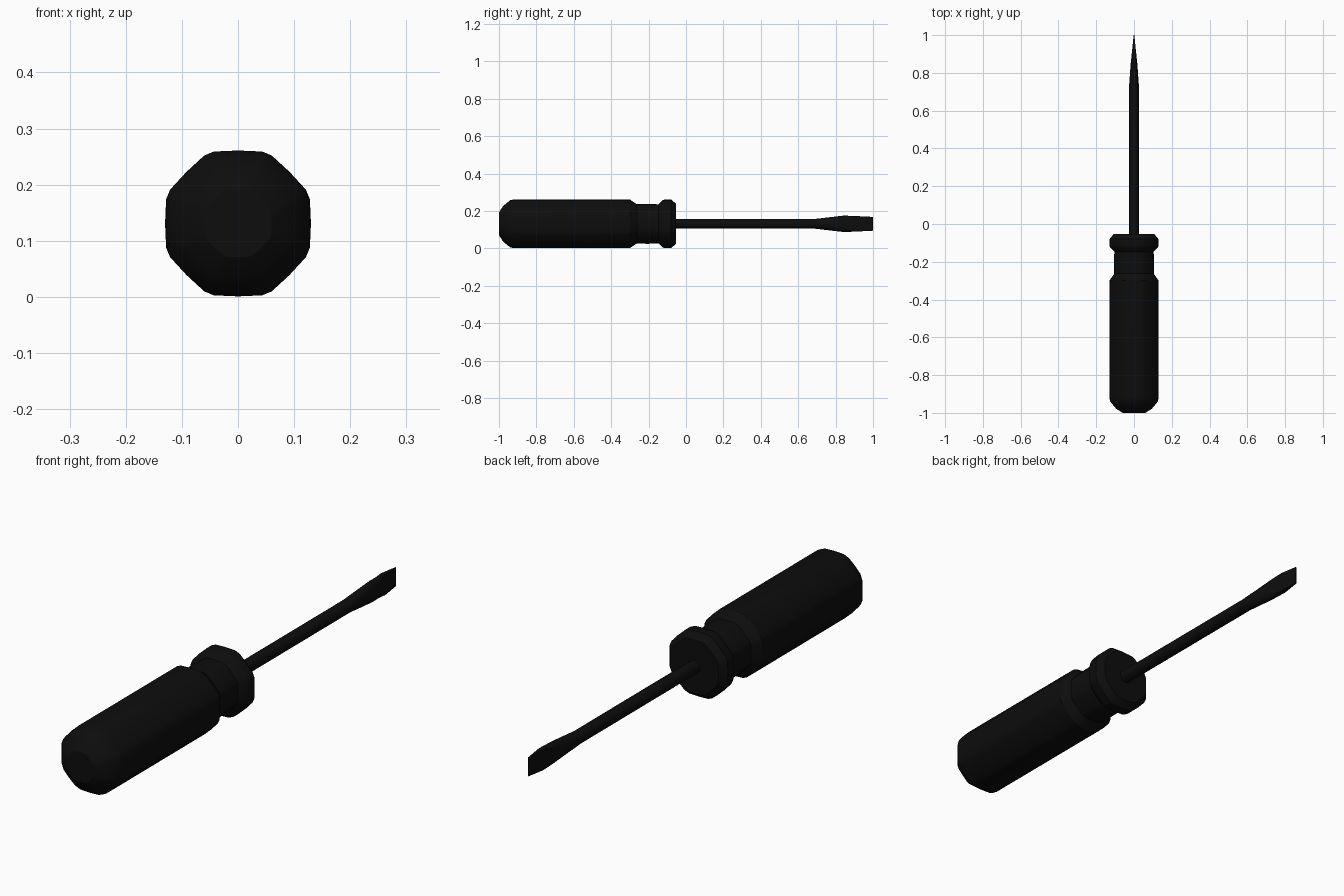
import bpy, bmesh, math

if "Cube" in bpy.data.objects:
    bpy.data.objects.remove(bpy.data.objects["Cube"])

CZ = 0.131  # height of the tool's axis

black = bpy.data.materials.new("black")
black.diffuse_color = (0.004, 0.004, 0.004, 1)
black.use_nodes = True
black.node_tree.nodes["Principled BSDF"].inputs["Base Color"].default_value = black.diffuse_color


def loft(name, rings):
    """Skin a list of closed rings (equal point counts) and cap both ends."""
    bm = bmesh.new()
    loops = [[bm.verts.new(p) for p in ring] for ring in rings]
    n = len(loops[0])
    for a, b in zip(loops, loops[1:]):
        for i in range(n):
            j = (i + 1) % n
            bm.faces.new((a[i], a[j], b[j], b[i]))
    bm.faces.new(loops[0])
    bm.faces.new(loops[-1])
    bmesh.ops.recalc_face_normals(bm, faces=bm.faces)
    me = bpy.data.meshes.new(name)
    bm.to_mesh(me)
    bm.free()
    me.materials.append(black)
    ob = bpy.data.objects.new(name, me)
    bpy.context.collection.objects.link(ob)
    bpy.ops.object.select_all(action='DESELECT')
    ob.select_set(True)
    bpy.context.view_layer.objects.active = ob
    bpy.ops.object.shade_smooth_by_angle(angle=math.radians(30))
    return ob


def octagon(y, r):
    """Octagon with bevelled corners and slightly domed sides."""
    pts = []
    for k in range(8):
        for deg, f in ((0, 1.0), (18.6, 1.04), (26.4, 1.04)):
            a = math.radians(45 * k + deg)
            pts.append((r * f * math.sin(a), y, CZ + r * f * math.cos(a)))
    return pts


def oval(y, hx, hz, n=16):
    """Elliptical ring for the shaft."""
    return [(hx * math.sin(2 * math.pi * i / n), y,
             CZ + hz * math.cos(2 * math.pi * i / n)) for i in range(n)]


def blade(y, hx, hz, n=16):
    """Flattened ring: an ellipse squared off towards the tip."""
    pts = []
    for i in range(n):
        s, c = math.sin(2 * math.pi * i / n), math.cos(2 * math.pi * i / n)
        m = max(abs(s), abs(c))
        pts.append((hx * s / m, y, CZ + hz * c / m))
    return pts


# Handle: rounded butt, grip, waist and front collar
handle_profile = [(-1.0, 0.06), (-0.978, 0.095), (-0.94, 0.126), (-0.92, 0.13),
                  (-0.30, 0.13), (-0.263, 0.105), (-0.205, 0.107),
                  (-0.147, 0.104), (-0.125, 0.126), (-0.115, 0.13),
                  (-0.08, 0.13), (-0.053, 0.107)]
loft("handle", [octagon(y, r) for y, r in handle_profile])

# Shaft with flared, flattened blade
loft("shaft_and_blade", [oval(-0.10, 0.026, 0.026), oval(0.69, 0.026, 0.026),
                         oval(0.74, 0.0255, 0.032), oval(0.845, 0.018, 0.044),
                         blade(0.92, 0.010, 0.041), blade(1.0, 0.002, 0.037)])
